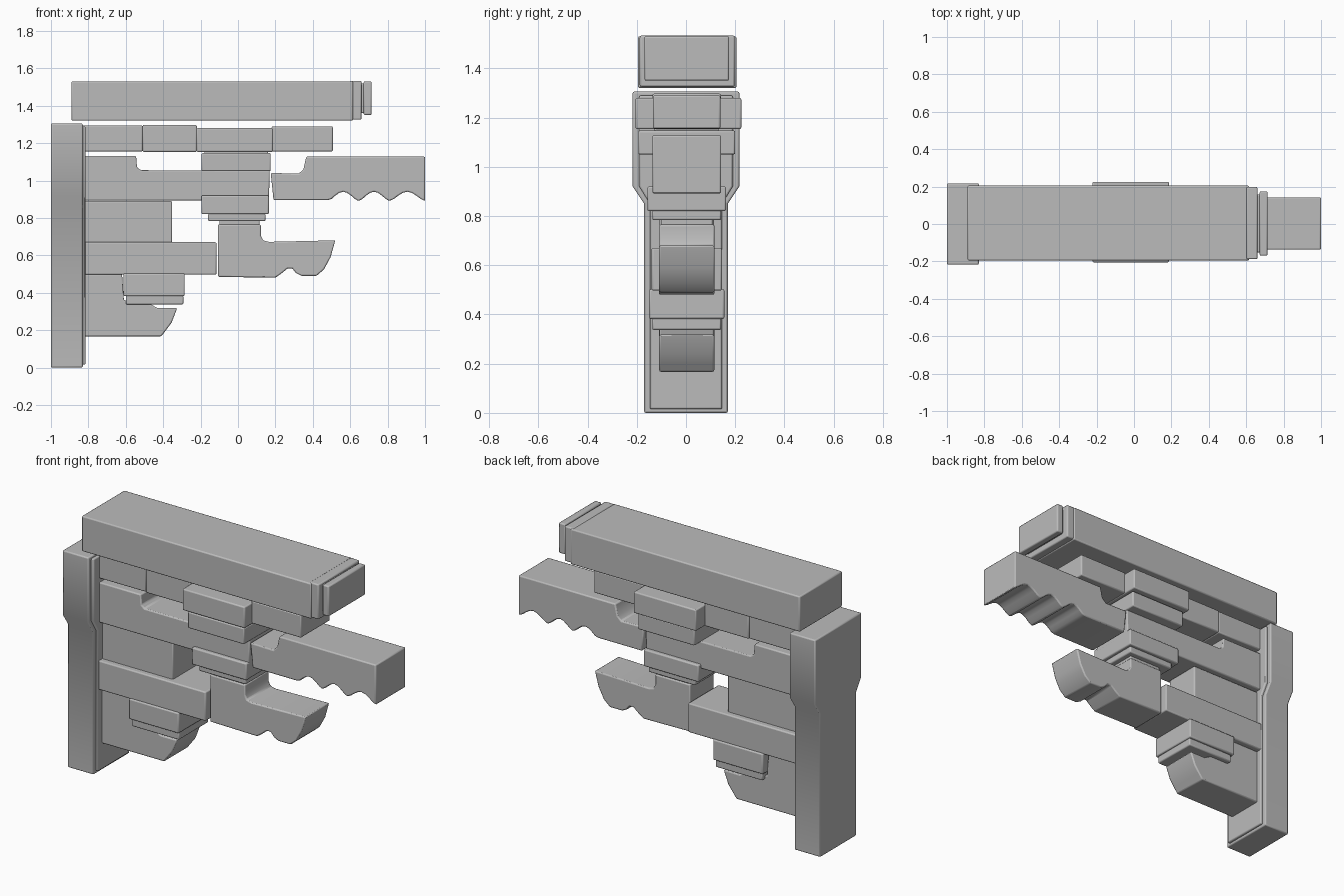
import bpy, bmesh, math

cube = bpy.data.objects.get("Cube")
if cube:
    bpy.data.objects.remove(cube, do_unlink=True)

stone = bpy.data.materials.new("plain grey")
stone.use_nodes = True
GREY = (0.5, 0.5, 0.5, 1)
stone.diffuse_color = GREY
stone.node_tree.nodes["Principled BSDF"].inputs["Base Color"].default_value = GREY


def extrude(name, points, vector, place, bevel=0.007):
    """Extrude a flat profile along a vector, with softened edges."""
    bm = bmesh.new()
    face = bm.faces.new([bm.verts.new(place(*p)) for p in points])
    result = bmesh.ops.extrude_face_region(bm, geom=[face])
    moved = [v for v in result["geom"] if isinstance(v, bmesh.types.BMVert)]
    bmesh.ops.translate(bm, verts=moved, vec=vector)
    bmesh.ops.recalc_face_normals(bm, faces=bm.faces)
    mesh = bpy.data.meshes.new(name)
    bm.to_mesh(mesh)
    bm.free()
    mesh.materials.append(stone)
    ob = bpy.data.objects.new(name, mesh)
    bpy.context.collection.objects.link(ob)
    mod = ob.modifiers.new("soft edges", "BEVEL")
    mod.width, mod.segments, mod.angle_limit = bevel, 2, math.radians(35)
    mod.limit_method = "ANGLE"
    bpy.ops.object.select_all(action="DESELECT")
    ob.select_set(True)
    bpy.context.view_layer.objects.active = ob
    bpy.ops.object.shade_smooth_by_angle(angle=math.radians(35))
    return ob


def arm(name, points, half, mid=0.003):
    """Side profile in x and z, centred across y."""
    return extrude(name, points, (0, 2 * half, 0), lambda x, z: (x, mid - half, z))


def block(name, x0, x1, z0, z1, half, mid=0.003):
    return arm(name, [(x0, z0), (x1, z0), (x1, z1), (x0, z1)], half, mid)


def wall(name, x0, x1, low, high, z0, z1):
    """Upright slab that widens above a sloped shoulder."""
    right = [(low, z0), (low, 0.85), (high, 0.92), (high, z1)]
    left = [(-y, z) for y, z in reversed(right)]
    return extrude(name, right + left, (x1 - x0, 0, 0), lambda y, z: (x0, y, z))


# Post with a raised inner panel
wall("post", -1, -0.83, 0.17, 0.217, 0, 1.305)
wall("post_panel", -0.85, -0.815, 0.147, 0.19, 0.015, 1.29)

# Top beam with end plates
block("top_beam", -0.89, 0.615, 1.32, 1.53, 0.2, 0.005)
block("beam_collar", 0.6, 0.66, 1.325, 1.533, 0.193, 0.005)
block("beam_neck", 0.64, 0.69, 1.36, 1.52, 0.155)
block("beam_end_plate", 0.672, 0.714, 1.35, 1.53, 0.172)

# Upper tie made of butted blocks
block("tie_inner", -0.84, -0.51, 1.155, 1.295, 0.137)
block("tie_middle", -0.51, -0.22, 1.153, 1.297, 0.14)
block("tie_outer", 0.18, 0.507, 1.155, 1.29, 0.137)
block("upper_cross_block", -0.222, 0.187, 1.153, 1.28, 0.215, 0.01)
block("upper_cross_base", -0.195, 0.175, 1.05, 1.147, 0.197)
block("upper_cross_core", -0.18, 0.16, 1.04, 1.16, 0.13)

# Long bracket arm with a scalloped nose
arm("long_arm_inner", [(-0.84, 0.893), (0.165, 0.893), (0.17, 1.053),
                       (-0.52, 1.055), (-0.54, 1.07), (-0.545, 1.132),
                       (-0.84, 1.132)], 0.137)
nose = [(0.19, 0.895), (0.48, 0.895)]
for start, end in ((0.48, 0.645), (0.645, 0.81), (0.81, 1.0)):
    for i in range(1, 9):
        t = i / 8
        nose.append((start + (end - start) * t, 0.89 + 0.05 * math.sin(math.pi * t) ** 1.5))
nose += [(1.0, 1.128), (0.365, 1.128), (0.35, 1.06), (0.325, 1.037), (0.175, 1.04)]
arm("long_arm_nose", nose, 0.14)

# Middle bearing block
block("middle_bearing_block", -0.195, 0.165, 0.82, 0.92, 0.16)
block("middle_bearing_foot", -0.16, 0.147, 0.783, 0.823, 0.14)

# Middle bracket arm with a curved hook
block("middle_back_block", -0.84, -0.352, 0.66, 0.89, 0.11)
block("middle_arm", -0.84, -0.115, 0.497, 0.67, 0.143)
hook = [(-0.107, 0.485), (0.2, 0.48), (0.235, 0.505), (0.265, 0.53), (0.29, 0.53),
        (0.31, 0.505), (0.34, 0.49), (0.42, 0.49), (0.46, 0.525), (0.495, 0.59),
        (0.52, 0.68), (0.165, 0.672), (0.135, 0.68), (0.122, 0.705),
        (0.122, 0.765), (-0.107, 0.765)]
arm("middle_hook", hook, 0.113)
block("middle_hook_core", -0.1, 0.115, 0.7, 0.8, 0.105)

# Lower bearing block and bracket foot
block("lower_bearing_block", -0.613, -0.285, 0.382, 0.503, 0.153)
block("lower_bearing_foot", -0.6, -0.292, 0.337, 0.384, 0.14)
arm("lower_foot", [(-0.84, 0.167), (-0.41, 0.167), (-0.385, 0.2), (-0.355, 0.24),
                   (-0.325, 0.318), (-0.43, 0.318), (-0.48, 0.345), (-0.61, 0.36),
                   (-0.62, 0.5), (-0.84, 0.5)], 0.112)
